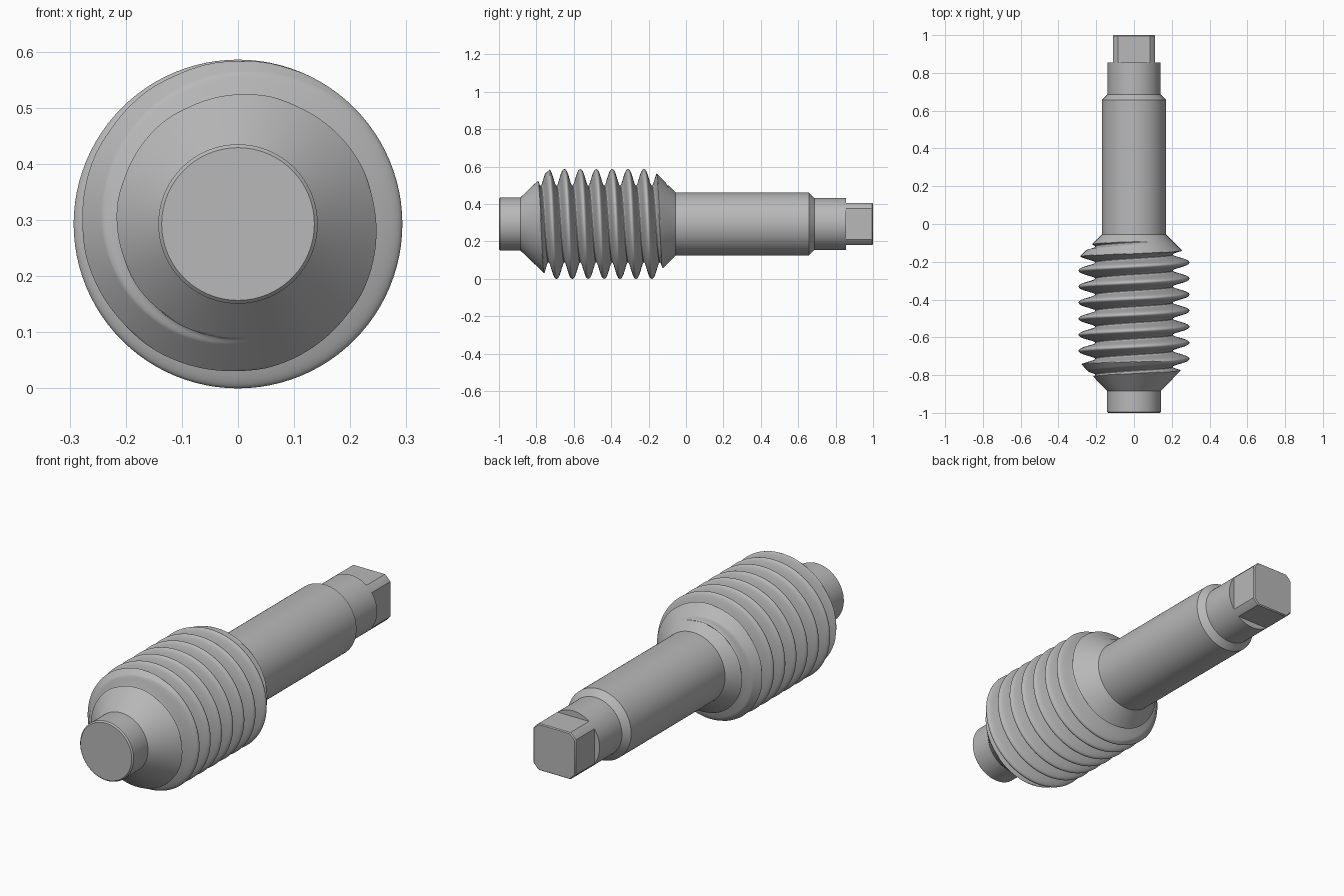
import bpy, bmesh
from math import sin, cos, pi, tau, acos, radians, floor

if "Cube" in bpy.data.objects:
    bpy.data.objects.remove(bpy.data.objects["Cube"], do_unlink=True)

AXIS_Z = 0.293
SEGMENTS = 96

steel = bpy.data.materials.new("grey steel")
steel.use_nodes = True
GREY = (0.48, 0.48, 0.48, 1)
steel.diffuse_color = GREY
steel.node_tree.nodes["Principled BSDF"].inputs["Base Color"].default_value = GREY


def finish(name, bm):
    bmesh.ops.remove_doubles(bm, verts=bm.verts, dist=1e-5)
    bmesh.ops.recalc_face_normals(bm, faces=bm.faces)
    mesh = bpy.data.meshes.new(name)
    bm.to_mesh(mesh)
    bm.free()
    mesh.materials.append(steel)
    obj = bpy.data.objects.new(name, mesh)
    bpy.context.collection.objects.link(obj)
    bpy.ops.object.select_all(action='DESELECT')
    obj.select_set(True)
    bpy.context.view_layer.objects.active = obj
    bpy.ops.object.shade_smooth_by_angle(angle=radians(35))
    return obj


def bridge(bm, a, b):
    for i in range(len(a) - 1):
        bm.faces.new((a[i], a[i + 1], b[i + 1], b[i]))


def ring_point(angle, r, y):
    # Angle runs from the top towards +x
    return (r * sin(angle), y, AXIS_Z + r * cos(angle))


def loft(name, stations, section):
    """Skin a section (angle, radius) along y; stations are (y, inset)."""
    bm = bmesh.new()
    rings = [[bm.verts.new(ring_point(a, r - inset, y)) for a, r in section]
             for y, inset in stations]
    for a, b in zip(rings, rings[1:]):
        bridge(bm, a + a[:1], b + b[:1])
    bm.faces.new(rings[0])
    bm.faces.new(rings[-1])
    return finish(name, bm)


def circle(r):
    return [(tau * i / SEGMENTS, r) for i in range(SEGMENTS)]


# Plain round parts of the shaft
loft("front_journal", [(-1, 0.006), (-0.994, 0), (-0.88, 0)], circle(0.142))
loft("shaft_body", [(-0.06, 0), (0.657, 0), (0.686, 0.029)], circle(0.169))
loft("rear_neck", [(0.68, 0), (0.855, 0)], circle(0.14))

# Square drive end: four flats cut into the round neck
half, corner_r = 0.112, 0.14
edge = acos(half / corner_r)
arc = pi / 2 - 2 * edge
drive = [(q * pi / 2 + edge + arc * s / 6, corner_r) for q in range(4) for s in range(7)]
loft("square_drive", [(0.85, 0), (0.995, 0), (1, 0.005)], drive)

# Worm: helical thread trimmed by a cone at each end
PITCH, STEPS = 0.085, 32
START, END = -0.885, -0.055
CREST, ROOT, CREST_Y = 0.293, 0.205, -0.735


def worm_radius(t, y):
    turn = (t - CREST_Y) / PITCH
    u = 2 * abs(turn - floor(turn + 0.5))
    thread = CREST - (CREST - ROOT) * (1 - cos(pi * u ** 1.2)) / 2
    front_cone = 0.142 + 0.96 * (y - START)
    rear_cone = 0.169 + (END - y)
    return min(thread, front_cone, rear_cone)


bm = bmesh.new()
rows = int((END - START) / PITCH + 3) * STEPS
columns = []
for c in range(SEGMENTS + 1):
    angle = tau * c / SEGMENTS
    column = []
    for i in range(rows):
        t = START - PITCH + i * PITCH / STEPS
        y = min(max(t + PITCH * c / SEGMENTS, START), END)
        column.append(bm.verts.new(ring_point(angle, worm_radius(t, y), y)))
    columns.append(column)
for a, b in zip(columns, columns[1:]):
    bridge(bm, a, b)
finish("worm_thread", bm)
